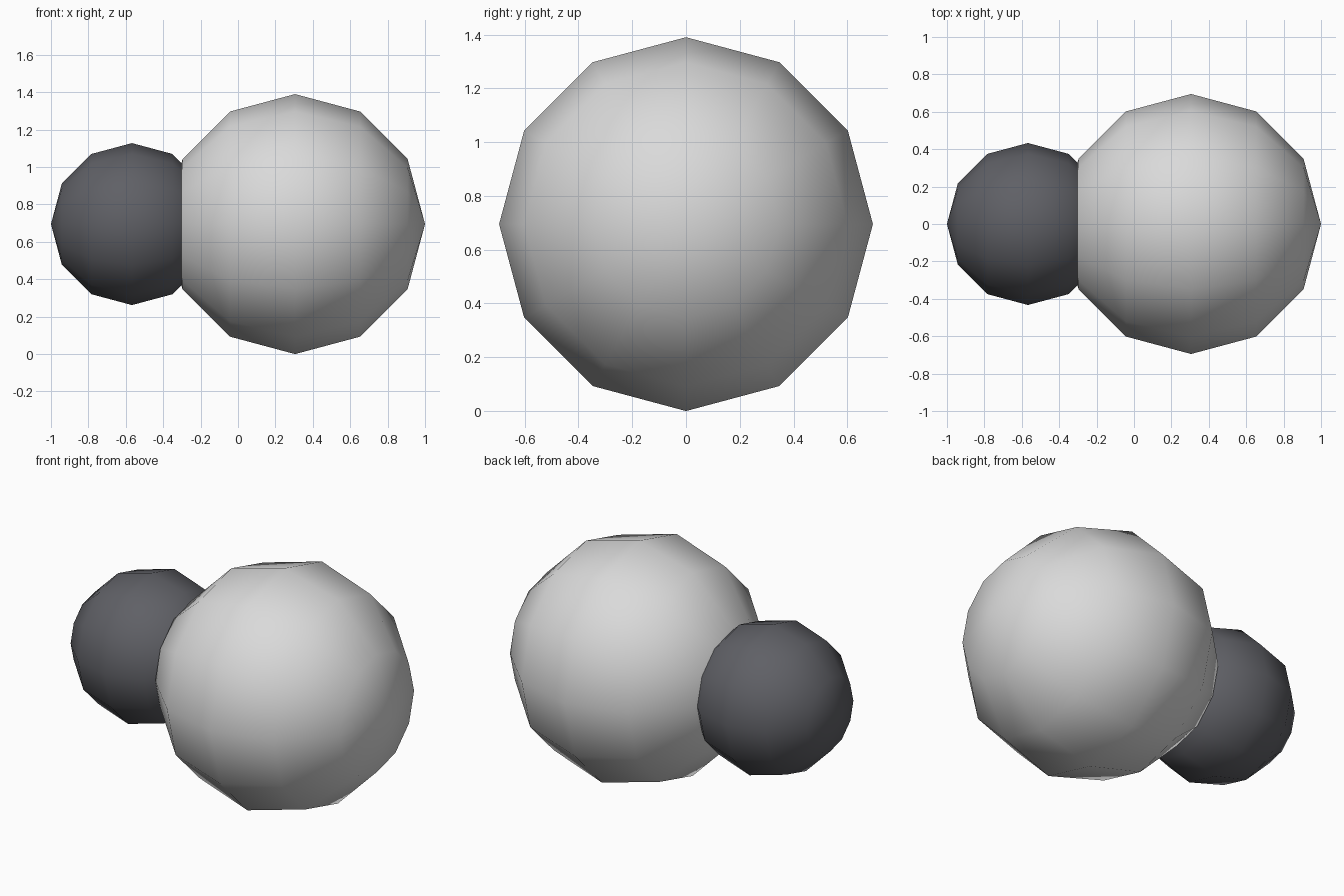
import bpy
from math import pi

cube = bpy.data.objects.get("Cube")
if cube:
    bpy.data.objects.remove(cube, do_unlink=True)


def material(name, colour):
    mat = bpy.data.materials.new(name)
    mat.use_nodes = True
    mat.diffuse_color = (*colour, 1)
    mat.node_tree.nodes["Principled BSDF"].inputs["Base Color"].default_value = (*colour, 1)
    return mat


def ball(name, x, z, radius, mat):
    # Low-poly sphere with its poles along the x axis
    bpy.ops.mesh.primitive_uv_sphere_add(
        segments=12, ring_count=6, radius=radius,
        location=(x, 0, z), rotation=(0, pi / 2, 0))
    obj = bpy.context.object
    obj.name = name
    obj.data.materials.append(mat)
    bpy.ops.object.shade_smooth()
    return obj


# Two overlapping balls, side by side at the same height
CENTRE_Z = 0.695
ball("large_ball", 0.305, CENTRE_Z, 0.695, material("light_grey", (0.7, 0.7, 0.7)))
ball("small_ball", -0.567, CENTRE_Z, 0.433, material("dark_grey", (0.115, 0.117, 0.132)))
